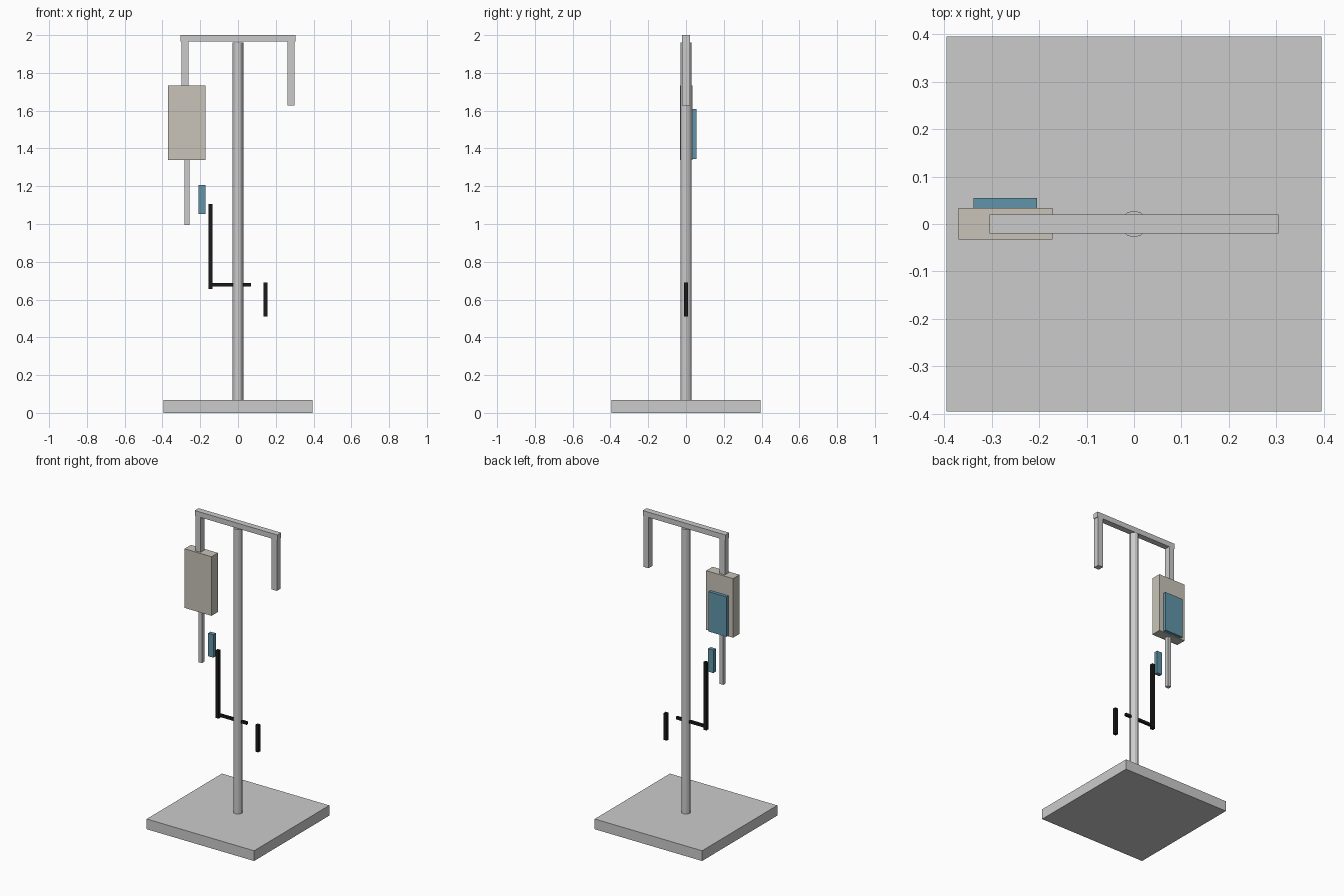
import bpy

if "Cube" in bpy.data.objects:
    bpy.data.objects.remove(bpy.data.objects["Cube"])


def material(name, rgb):
    m = bpy.data.materials.new(name)
    m.diffuse_color = (*rgb, 1)
    m.use_nodes = True
    m.node_tree.nodes["Principled BSDF"].inputs["Base Color"].default_value = m.diffuse_color
    return m


BEIGE = material("beige", (0.58, 0.55, 0.48))
BLUE = material("blue", (0.12, 0.30, 0.40))
BLACK = material("black", (0.01, 0.01, 0.01))


def box(name, x, y, z, mat=None):
    """Box spanning the given (min, max) ranges."""
    spans = (x, y, z)
    bpy.ops.mesh.primitive_cube_add(size=1, location=[(a + b) / 2 for a, b in spans])
    o = bpy.context.object
    o.name = name
    o.scale = [b - a for a, b in spans]
    bpy.ops.object.transform_apply(location=False, rotation=False, scale=True)
    if mat:
        o.data.materials.append(mat)
    return o


# Stand: square base and round pole
box("base", (-0.395, 0.395), (-0.395, 0.395), (0, 0.068))
bpy.ops.mesh.primitive_cylinder_add(vertices=12, radius=0.028, depth=1.90,
                                    location=(0, 0, 1.01))
bpy.context.object.name = "pole"
bpy.ops.object.shade_smooth_by_angle()

# Crossbar with two hanging arms
box("crossbar", (-0.304, 0.304), (-0.02, 0.02), (1.965, 2.0))
for side, s in (("left", -1), ("right", 1)):
    x = sorted((s * 0.262, s * 0.3))
    box(side + "_arm", x, (-0.02, 0.02), (1.627, 1.965))

# Hanging unit with a back panel and a lower rod
box("unit_body", (-0.37, -0.172), (-0.033, 0.034), (1.34, 1.733), BEIGE)
box("back_panel", (-0.338, -0.204), (0.034, 0.055), (1.345, 1.61), BLUE)
box("lower_rod", (-0.283, -0.257), (-0.013, 0.013), (0.995, 1.34))
box("connector", (-0.21, -0.172), (-0.013, 0.013), (1.054, 1.207), BLUE)

# Black tubing
box("long_tube", (-0.157, -0.135), (-0.011, 0.011), (0.657, 1.107), BLACK)
box("cross_tube", (-0.157, 0.069), (-0.008, 0.008), (0.67, 0.687), BLACK)
box("short_tube", (0.135, 0.157), (-0.011, 0.011), (0.511, 0.69), BLACK)
